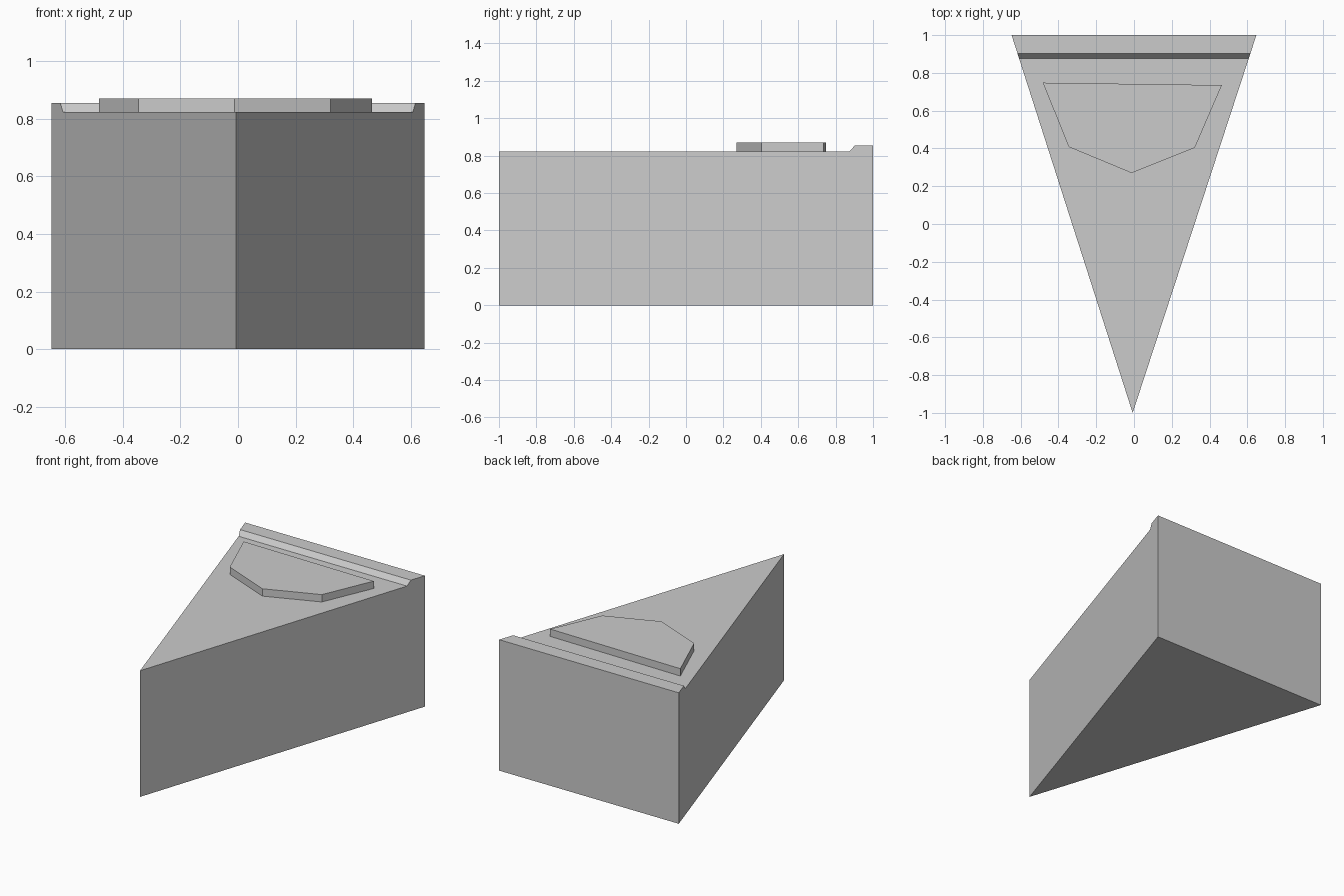
import bpy
import bmesh

cube = bpy.data.objects.get("Cube")
if cube:
    bpy.data.objects.remove(cube, do_unlink=True)

grey = bpy.data.materials.new("light grey")
grey.use_nodes = True
colour = (0.6, 0.6, 0.6, 1)
grey.diffuse_color = colour
grey.node_tree.nodes["Principled BSDF"].inputs["Base Color"].default_value = colour

TOP = 0.823          # height of the wedge deck
APEX_X = -0.007      # the front tip sits slightly off centre
HALF_WIDTH = 0.648   # half width at the back


def finish(bm, name):
    bmesh.ops.recalc_face_normals(bm, faces=bm.faces)
    mesh = bpy.data.meshes.new(name)
    bm.to_mesh(mesh)
    bm.free()
    mesh.materials.append(grey)
    obj = bpy.data.objects.new(name, mesh)
    bpy.context.collection.objects.link(obj)
    return obj


# Wedge body: a side profile with a raised back lip, tapering to the tip
profile = [(-1, 0), (1, 0), (1, 0.854), (0.902, 0.854), (0.875, TOP), (-1, TOP)]
bm = bmesh.new()
sides = []
for edge_x in (-HALF_WIDTH, HALF_WIDTH):
    sides.append([bm.verts.new((APEX_X + (edge_x - APEX_X) * (y + 1) / 2, y, z))
                  for y, z in profile])
left, right = sides
bm.faces.new(left)
bm.faces.new(right)
count = len(profile)
for i in range(count - 1):
    bm.faces.new((left[i], left[i + 1], right[i + 1], right[i]))
bmesh.ops.remove_doubles(bm, verts=bm.verts, dist=0.0001)
finish(bm, "wedge_body")

# Raised five-sided plate on the deck
outline = [(-0.483, 0.748), (-0.345, 0.408), (-0.013, 0.27),
           (0.322, 0.404), (0.465, 0.735)]
bm = bmesh.new()
base = bm.faces.new([bm.verts.new((x, y, TOP)) for x, y in outline])
top = bmesh.ops.extrude_face_region(bm, geom=[base], use_keep_orig=True)
bmesh.ops.translate(bm, vec=(0, 0, 0.048),
                    verts=[v for v in top["geom"] if isinstance(v, bmesh.types.BMVert)])
finish(bm, "raised_plate")
